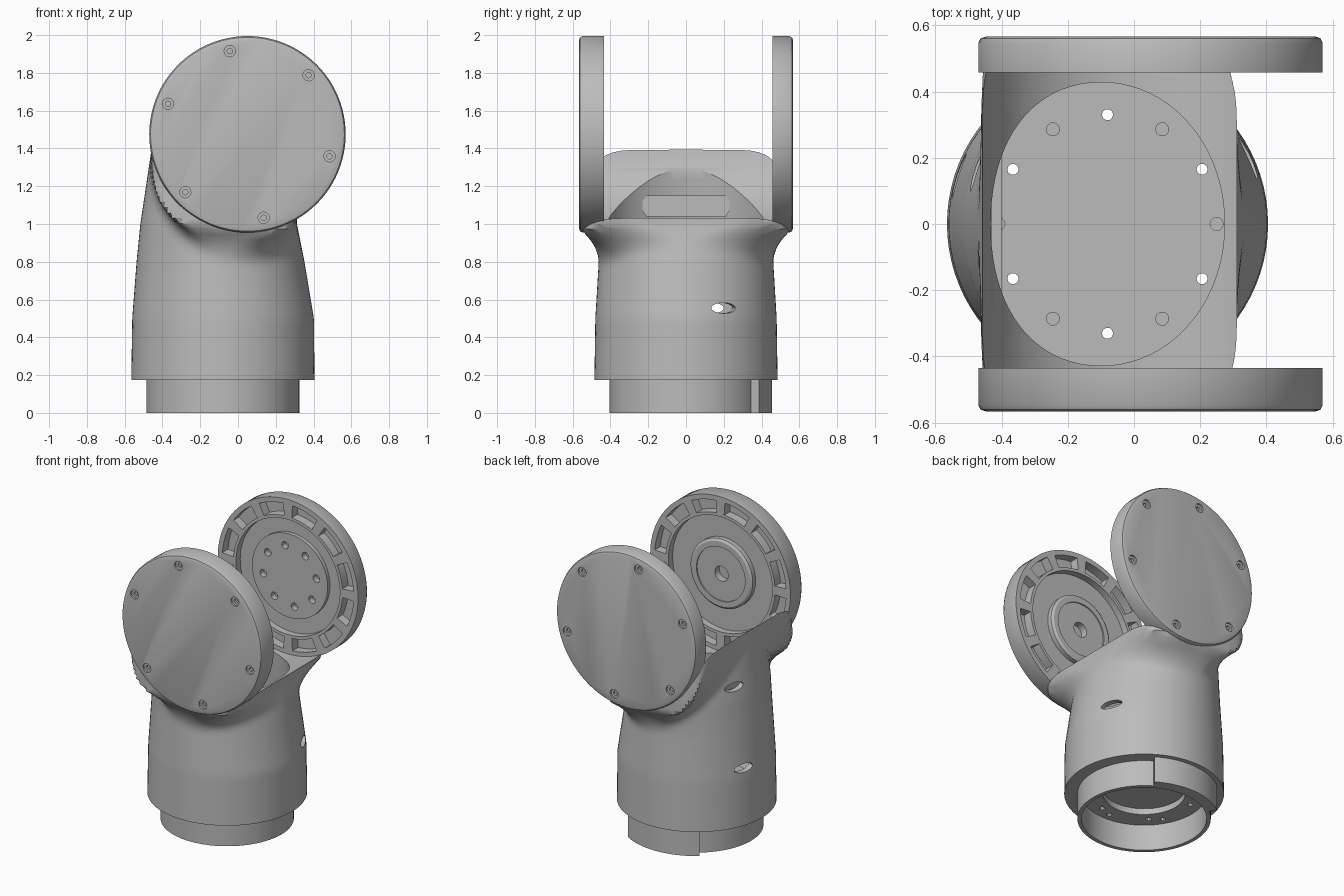
import bpy, bmesh
from math import sin, cos, pi, radians, sqrt
from mathutils import Matrix, Vector

if "Cube" in bpy.data.objects:
    bpy.data.objects.remove(bpy.data.objects["Cube"])

mat = bpy.data.materials.new("machined_grey")
mat.use_nodes = True
GREY = (0.5, 0.5, 0.5, 1)
mat.diffuse_color = GREY
mat.node_tree.nodes["Principled BSDF"].inputs["Base Color"].default_value = GREY

AXIS_X, AXIS_Z, DISC_R = 0.05, 1.475, 0.52   # fork axis
TUBE_X = -0.08                               # tube centre


# ---------- helpers ----------
def skin(bm, rings, m=Matrix()):
    """Closed solid through a row of equal-length rings."""
    rows = [[bm.verts.new(m @ Vector(p)) for p in r] for r in rings]
    faces = [bm.faces.new(rows[0]), bm.faces.new(rows[-1])]
    n = len(rows[0])
    for a, b in zip(rows, rows[1:]):
        for i in range(n):
            faces.append(bm.faces.new((a[i], a[(i + 1) % n], b[(i + 1) % n], b[i])))
    bmesh.ops.recalc_face_normals(bm, faces=faces)


def lathe(bm, profile, m=Matrix(), seg=72):
    skin(bm, [[(r * cos(2 * pi * i / seg), r * sin(2 * pi * i / seg), h)
               for i in range(seg)] for r, h in profile], m)


def rod(bm, r, h0, h1, m=Matrix(), seg=24):
    lathe(bm, [(r, h0), (r, h1)], m, seg)


def wedge(bm, r0, r1, a0, a1, h0, h1, m=Matrix(), steps=6):
    rings = []
    for i in range(steps + 1):
        a = radians(a0 + (a1 - a0) * i / steps)
        rings.append([(r * cos(a), r * sin(a), h)
                      for r, h in ((r0, h0), (r1, h0), (r1, h1), (r0, h1))])
    skin(bm, rings, m)


def finish(bm, name):
    me = bpy.data.meshes.new(name)
    bm.to_mesh(me)
    bm.free()
    ob = bpy.data.objects.new(name, me)
    bpy.context.scene.collection.objects.link(ob)
    me.materials.append(mat)
    return ob


def cut(ob, bm):
    """Subtract a bmesh from an object and bake the result."""
    cutter = finish(bm, "cutter")
    cutter.hide_render = True
    mod = ob.modifiers.new("cut", "BOOLEAN")
    mod.operation, mod.solver, mod.object = "DIFFERENCE", "EXACT", cutter
    dg = bpy.context.evaluated_depsgraph_get()
    me = bpy.data.meshes.new_from_object(ob.evaluated_get(dg))
    ob.modifiers.clear()
    ob.data = me
    bpy.data.objects.remove(cutter)


def polar(r, deg, z=0):
    return Matrix.Translation((r * cos(radians(deg)), r * sin(radians(deg)), z))


def lerp_table(table, z):
    for a, b in zip(table, table[1:]):
        if z <= b[0]:
            t = (z - a[0]) / (b[0] - a[0])
            return [p + (q - p) * t for p, q in zip(a[1:], b[1:])]
    return table[-1][1:]


# ---------- tube body, flaring into the two discs ----------
OUTLINE = [(0.175, -0.565, 0.405, 0.485), (0.5, -0.56, 0.402, 0.48),
           (0.8, -0.537, 0.352, 0.462), (1.0, -0.517, 0.312, 0.46),
           (1.45, -0.45, 0.305, 0.46)]
SEG = 80


def signed_pow(v, e):
    return (1 if v >= 0 else -1) * abs(v) ** e


def body_ring(z, inset=0.0, flare=True):
    x0, x1, ry = lerp_table(OUTLINE, z)
    cx, rx, ry = (x0 + x1) / 2, (x1 - x0) / 2 - inset, ry - inset * 0.8
    ring = []
    for i in range(SEG):
        c, s = cos(2 * pi * i / SEG), sin(2 * pi * i / SEG)
        x, y = cx + rx * c, ry * s
        if flare:
            # the fillet follows the lower rim of the disc
            bx, by = cx + rx * signed_pow(c, 0.4), 0.55 * signed_pow(s, 0.25)
            rim = AXIS_Z - sqrt(max(0, DISC_R ** 2 - (x - AXIS_X) ** 2))
            t = min(1, max(0, 1 - (rim - z) / 0.18)) ** 2
            x, y = x + (bx - x) * t, y + (by - y) * t
        ring.append((x, y, z))
    return ring


bm = bmesh.new()
skin(bm, [body_ring(0.175 + (1.43 - 0.175) * i / 44) for i in range(45)])
body = finish(bm, "tube_body")

# swing clearance between the discs
bm = bmesh.new()
rod(bm, 0.515, -1, 1, Matrix.Translation((AXIS_X, 0, AXIS_Z)) @ Matrix.Rotation(pi / 2, 4, "X"), 128)
cut(body, bm)

# hollow inside, leaving a floor
bm = bmesh.new()
skin(bm, [body_ring(0.26 + 1.3 * i / 20, 0.04, False) for i in range(21)])
cut(body, bm)

# floor recess, bolt holes and wall slots
bm = bmesh.new()
tube = Matrix.Translation((TUBE_X, 0, 0))
rod(bm, 0.25, 0.1, 0.215, tube, 48)
for k in range(6):
    rod(bm, 0.017, 0.1, 0.4, tube @ polar(0.33, 30 + 60 * k), 10)
    rod(bm, 0.02, 0.235, 0.4, tube @ polar(0.33, 60 * k), 10)
    rod(bm, 0.018, 0.1, 0.2, tube @ polar(0.31, 45 + 60 * k), 10)
for deg, z in ((25, 0.555), (162, 0.555), (157, 1.09)):
    slot = (tube @ Matrix.Rotation(radians(deg), 4, "Z") @ Matrix.Translation((0, 0, z))
            @ Matrix.Rotation(pi / 2, 4, "Y") @ Matrix.Diagonal((0.028, 0.07, 1, 1)))
    rod(bm, 1, 0.34, 0.6, slot)
cut(body, bm)

# ---------- floor step and inner wall pad ----------
bm = bmesh.new()
rod(bm, 0.375, 0.25, 0.264, tube, 72)
floor = finish(bm, "floor_plate")
bm = bmesh.new()
for k in range(6):
    rod(bm, 0.017, 0.1, 0.4, tube @ polar(0.33, 30 + 60 * k), 10)
    rod(bm, 0.02, 0.1, 0.4, tube @ polar(0.33, 60 * k), 10)
cut(floor, bm)

bm = bmesh.new()
skin(bm, [[(x, y, z) for y, z in ((-0.21, 1.04), (0.21, 1.04), (0.23, 1.07), (0.23, 1.12),
                                  (0.21, 1.15), (-0.21, 1.15), (-0.23, 1.12), (-0.23, 1.07))]
          for x in (-0.43, -0.4)])
pad = finish(bm, "inner_wall_pad")

# ---------- base ring with raised key ----------
bm = bmesh.new()
rod(bm, 0.405, 0, 0.18, tube, 72)
ring = finish(bm, "base_ring")
bm = bmesh.new()
rod(bm, 0.38, -0.1, 0.3, tube, 72)
cut(ring, bm)
bm = bmesh.new()
wedge(bm, 0.385, 0.455, 58, 127, 0, 0.18, tube, 14)
key = finish(bm, "base_key")


# ---------- fork discs ----------
def fork_disc(name, side, thick, centre):
    m = Matrix.Translation((AXIS_X, side * 0.567, AXIS_Z)) @ Matrix.Rotation(side * pi / 2, 4, "X")
    bm = bmesh.new()
    lathe(bm, [(0.495, 0), (0.513, 0.006), (DISC_R, 0.02), (DISC_R, thick),
               (0.385, thick), (0.385, thick - 0.045)] + centre, m, 96)
    disc = finish(bm, name)
    bm = bmesh.new()
    # lightening pockets
    for k in range(12):
        wedge(bm, 0.405, 0.487, 30 * k + 4, 30 * k + 26, thick - 0.06, thick + 0.1, m)
    # countersunk screws on the outer face
    for deg in (102, 44, -15, -79, -137, 159):
        lathe(bm, [(0.03, -0.05), (0.03, 0.012), (0.014, 0.012), (0.014, 0.025)],
              m @ polar(0.45, -deg if side < 0 else deg), 16)
    # hub holes
    if side < 0:
        rod(bm, 0.05, thick - 0.06, 0.3, m)
    else:
        for k in range(8):
            rod(bm, 0.025, thick - 0.06, 0.3, m @ polar(0.2, 45 * k + 10), 12)
    cut(disc, bm)
    return disc


front = fork_disc("front_disc", -1, 0.132, [(0.23, 0.087), (0.23, 0.118), (0.215, 0.128), (0.18, 0.128), (0.18, 0.12)])
back = fork_disc("back_disc", 1, 0.11, [(0.28, 0.065), (0.28, 0.09)])

# ---------- shading ----------
bpy.ops.object.select_all(action="DESELECT")
for ob in (body, floor, pad, ring, key, front, back):
    ob.select_set(True)
bpy.context.view_layer.objects.active = body
bpy.ops.object.shade_smooth_by_angle(angle=radians(30))
